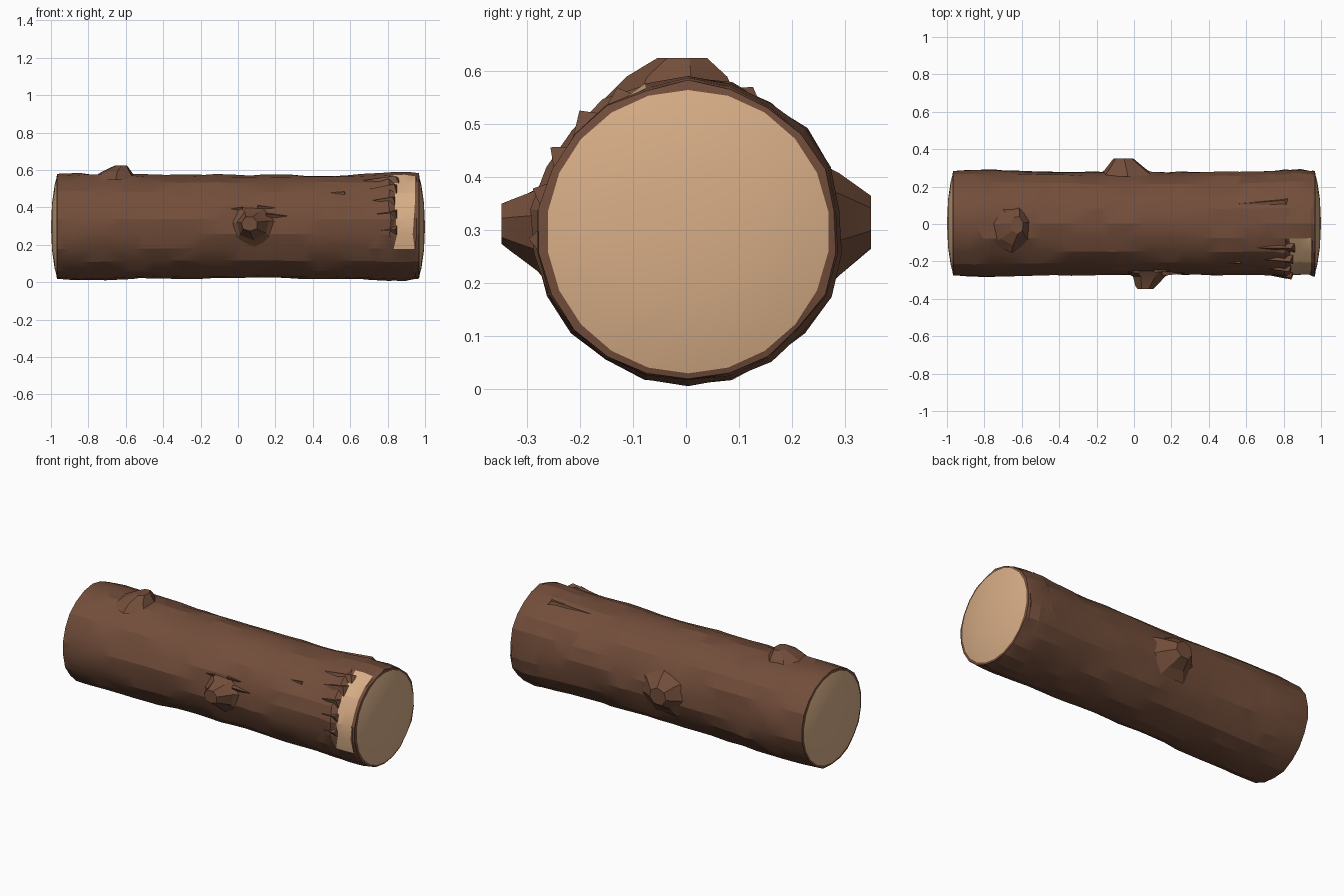
import bpy, bmesh, math, random
from mathutils import Vector, noise

random.seed(4)
if "Cube" in bpy.data.objects:
    bpy.data.objects.remove(bpy.data.objects["Cube"])

SIDES = 22
CY, CZ = 0.004, 0.297


def material(name, rgb):
    m = bpy.data.materials.new(name)
    m.use_nodes = True
    m.diffuse_color = (*rgb, 1)
    m.node_tree.nodes["Principled BSDF"].inputs["Base Color"].default_value = (*rgb, 1)
    return m


bark = material("brown bark", (0.17, 0.075, 0.043))
wood = material("pale wood", (0.68, 0.42, 0.24))


def finish(name, bm, mats, angle=16):
    bmesh.ops.recalc_face_normals(bm, faces=bm.faces)
    me = bpy.data.meshes.new(name)
    bm.to_mesh(me)
    bm.free()
    ob = bpy.data.objects.new(name, me)
    bpy.context.collection.objects.link(ob)
    for m in mats:
        me.materials.append(m)
    bpy.ops.object.select_all(action="DESELECT")
    ob.select_set(True)
    bpy.context.view_layer.objects.active = ob
    bpy.ops.object.shade_smooth_by_angle(angle=math.radians(angle))
    return ob


def bridge(bm, a, b):
    n = len(a)
    return [bm.faces.new((a[i], a[(i + 1) % n], b[(i + 1) % n], b[i])) for i in range(n)]


def radial(angle):
    """Direction out of the trunk; 0 degrees is the front, 90 the top."""
    a = math.radians(angle)
    return Vector((0, -math.cos(a), math.sin(a)))


# Trunk: uneven rings along x, with a stripped patch near the left end
profile = [(-0.967, 0.282), (-0.87, 0.287), (-0.68, 0.287), (-0.5, 0.28), (-0.2, 0.276),
           (0.3, 0.275), (0.55, 0.278), (0.7, 0.284), (0.88, 0.293), (0.967, 0.281)]


def trunk_radius(x):
    for (x0, r0), (x1, r1) in zip(profile, profile[1:]):
        if x <= x1:
            return r0 + (r1 - r0) * (x - x0) / (x1 - x0)
    return profile[-1][1]


def in_patch(angle):
    return -24 < angle < 70


stations = [-0.967 + 0.0945 * i for i in range(19)] + [0.81, 0.832, 0.89, 0.945, 0.955, 0.967]
bm = bmesh.new()
rings = []
for k, x in enumerate(stations):
    ring = []
    end = k in (0, len(stations) - 1)
    for i in range(SIDES):
        ang = -90 + 360 * i / SIDES
        px, r = x, trunk_radius(x)
        d = radial(ang)
        # lengthwise bark ridges plus fine unevenness
        r += 0.010 * noise.noise(Vector((x * 3.5, d.y * 3.2, d.z * 3.2 + 7)))
        if not end:
            r += random.uniform(-0.003, 0.003)
        if 0 < k < 19:
            px += random.uniform(-0.036, 0.036)
        if in_patch(ang):
            taper = 0.016 * max(0, (20 - ang) / 40)
            if x == 0.81:
                r += 0.008
                px += random.uniform(-0.012, 0.012) + taper
            elif x in (0.832, 0.89, 0.945):
                r = 0.277 + random.uniform(-0.003, 0.003)
                if x == 0.832:
                    px += random.uniform(-0.010, 0.012) + taper
                elif x == 0.945:
                    px -= taper
        ring.append(bm.verts.new(Vector((px, CY, CZ)) + d * r))
    rings.append(ring)
for k in range(len(rings) - 1):
    for i, f in enumerate(bridge(bm, rings[k], rings[k + 1])):
        mid = -90 + 360 * (i + 0.5) / SIDES
        if in_patch(mid) and stations[k] in (0.832, 0.89):
            f.material_index = 1
# Bark rims around the two cut ends
for ring, x in ((rings[0], -0.97), (rings[-1], 0.97)):
    inner = [bm.verts.new(Vector((x, CY, CZ)) + radial(-90 + 360 * i / SIDES) * 0.267)
             for i in range(SIDES)]
    bridge(bm, ring, inner)
bmesh.ops.triangulate(bm, faces=[f for f in bm.faces if f.material_index == 0],
                      quad_method="SHORT_EDGE")
finish("trunk_bark", bm, [bark, wood])

# Cut ends: shallow domes
for side, name in ((-1, "right_cut_end"), (1, "left_cut_end")):
    bm = bmesh.new()
    loops = []
    for r, x in ((0.271, 0.968), (0.22, 0.981), (0.13, 0.994)):
        loops.append([bm.verts.new(Vector((side * x, CY, CZ)) + radial(-90 + 360 * i / SIDES) * r)
                      for i in range(SIDES)])
    for a, b in zip(loops, loops[1:]):
        bridge(bm, a, b)
    tip = bm.verts.new((side, CY, CZ))
    for i in range(SIDES):
        bm.faces.new((loops[-1][i], loops[-1][(i + 1) % SIDES], tip))
    finish(name, bm, [wood], 40)


# Branch stubs: lofted rings of (height from axis, x centre, sideways shift, x radius, side radius)
def knot(name, angle, levels, sides=7):
    out, across = radial(angle), radial(angle + 90)
    bm = bmesh.new()
    loops = []
    for h, x, s, rx, rs in levels:
        loop = []
        for i in range(sides):
            a = 2 * math.pi * (i + 0.3) / sides
            j = random.uniform(0.92, 1.08)
            p = Vector((x + rx * j * math.cos(a), CY, CZ)) + out * h
            loop.append(bm.verts.new(p + across * (s + rs * j * math.sin(a))))
        loops.append(loop)
    for a, b in zip(loops, loops[1:]):
        bridge(bm, a, b)
    bm.faces.new(loops[-1])
    finish(name, bm, [bark], 12)


knot("front_knot", 0, [(0.255, 0.08, 0.0, 0.14, 0.11), (0.285, 0.08, 0.01, 0.09, 0.08),
                       (0.335, 0.065, 0.013, 0.055, 0.05), (0.352, 0.062, 0.015, 0.045, 0.04)])
knot("back_knot", 180, [(0.25, -0.04, 0.0, 0.17, 0.135), (0.285, -0.045, -0.01, 0.12, 0.10),
                        (0.345, -0.055, -0.015, 0.055, 0.05)])
knot("top_knot", 90, [(0.25, -0.66, -0.02, 0.13, 0.13), (0.292, -0.65, -0.02, 0.085, 0.095),
                      (0.327, -0.625, -0.01, 0.035, 0.05)])


# Bark splinters: thin pointed slivers lying along the trunk
def splinter(name, x0, x1, angle, width, lift):
    bm = bmesh.new()

    def at(x, a, up):
        return bm.verts.new(Vector((x, CY, CZ)) + radial(a) * (trunk_radius(x) + up))

    root = at(x0, angle, -0.003)
    low, high = at(x1, angle - width, -0.012), at(x1, angle + width, -0.012)
    crest = at(x1 - 0.1 * (x1 - x0), angle + width * 0.3, lift)
    for tri in ((root, low, crest), (root, crest, high), (low, high, crest), (root, high, low)):
        bm.faces.new(tri)
    finish(name, bm, [bark], 10)


for n, (x0, x1, a, w, up) in enumerate([
        (0.70, 0.85, 46, 7, 0.016), (0.72, 0.84, 30, 5, 0.014), (0.74, 0.85, 14, 5, 0.013),
        (0.76, 0.85, -4, 5, 0.010), (0.66, 0.86, 62, 6, 0.012), (0.55, 0.83, 112, 7, 0.010),
        (-0.06, 0.03, 20, 4, 0.012), (0.28, 0.14, 12, 5, 0.014), (0.20, 0.10, 22, 4, 0.012),
        (-0.78, -0.66, 74, 5, 0.014), (0.42, 0.58, 40, 4, 0.006)]):
    splinter(f"bark_splinter_{n + 1}", x0, x1, a, w, up)
